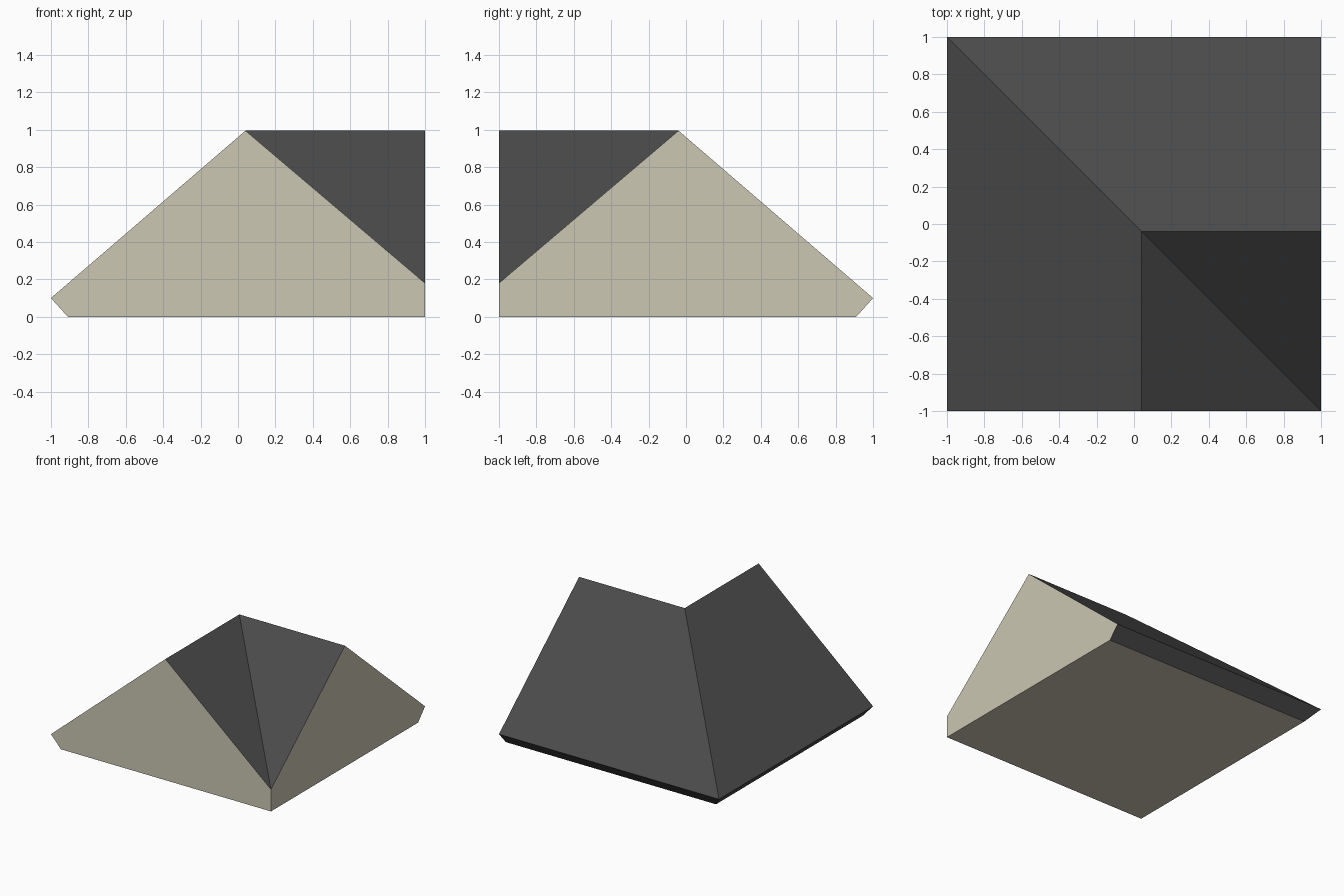
import bpy, bmesh

if "Cube" in bpy.data.objects:
    bpy.data.objects.remove(bpy.data.objects["Cube"])


def material(name, colour):
    mat = bpy.data.materials.new(name)
    mat.diffuse_color = (*colour, 1)
    mat.use_nodes = True
    mat.node_tree.nodes["Principled BSDF"].inputs["Base Color"].default_value = mat.diffuse_color
    return mat


# Roof cross-section (distance from the middle, height): floor, eave, ridge, valley foot
profile = [(-0.91, 0), (-1, 0.1), (0.04, 0.995), (1, 0.18), (1, 0)]
ROOFED = (0, 1, 2)  # profile edges covered in roofing; the others are plain

bm = bmesh.new()

# Sweep the section around a mitred corner: front gable, mitre, right gable
rings = [
    [bm.verts.new((d, -1, z)) for d, z in profile],
    [bm.verts.new((d, -d, z)) for d, z in profile],
    [bm.verts.new((1, -d, z)) for d, z in profile],
]
for a, b in zip(rings, rings[1:]):
    for i in range(len(profile)):
        j = (i + 1) % len(profile)
        face = bm.faces.new((a[i], a[j], b[j], b[i]))
        face.material_index = 1 if i in ROOFED else 0

# Gable walls
bm.faces.new(rings[0])
bm.faces.new(rings[2])

# The inner side of the sweep pinches to a single vertical edge
bmesh.ops.remove_doubles(bm, verts=bm.verts, dist=0.0001)
bmesh.ops.recalc_face_normals(bm, faces=bm.faces)

mesh = bpy.data.meshes.new("roof_corner")
bm.to_mesh(mesh)
bm.free()
mesh.materials.append(material("plaster", (0.60, 0.57, 0.45)))
mesh.materials.append(material("roofing", (0.07, 0.07, 0.07)))
bpy.context.collection.objects.link(bpy.data.objects.new("roof_corner", mesh))
